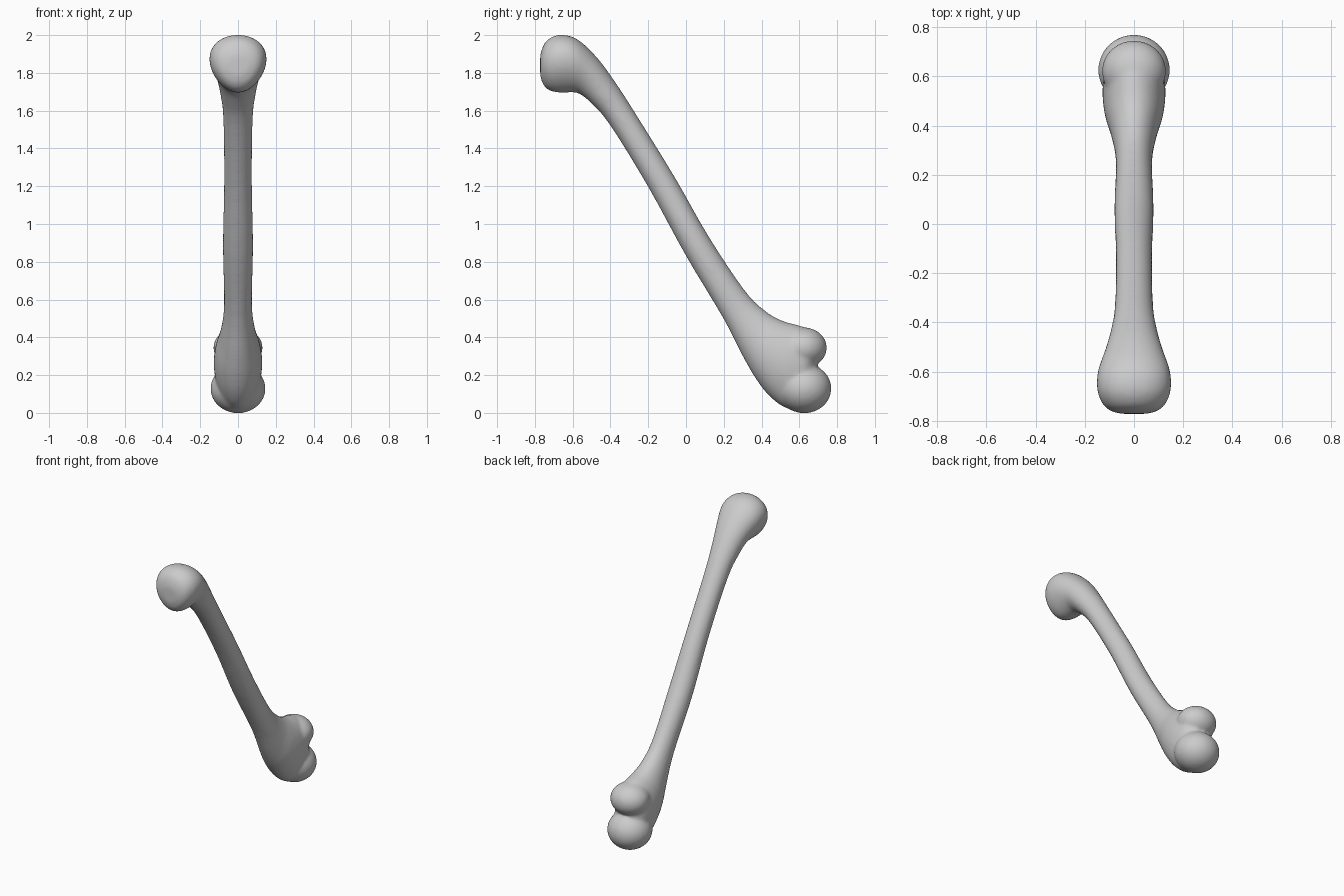
import bpy, bmesh, math
from mathutils import Matrix, Vector

if "Cube" in bpy.data.objects:
    bpy.data.objects.remove(bpy.data.objects["Cube"])

# Bone stations: underside (y, z), upper side (y, z), half width, egg factor (wider above)
STATIONS = [
    (-.772, 1.79, -.772, 1.89, .05, .1),
    (-.76, 1.745, -.76, 1.935, .095, .12),
    (-.73, 1.71, -.73, 1.978, .128, .15),
    (-.68, 1.696, -.665, 2.002, .148, .18),
    (-.625, 1.696, -.575, 1.978, .144, .18),
    (-.57, 1.692, -.47, 1.88, .117, .1),
    (-.50, 1.638, -.37, 1.745, .094, 0),
    (-.40, 1.52, -.27, 1.59, .078, 0),
    (-.20, 1.195, -.06, 1.25, .074, 0),
    (.00, .83, .12, .935, .080, 0),
    (.20, .495, .31, .65, .074, 0),
    (.30, .30, .42, .54, .092, 0),
    (.37, .18, .51, .488, .117, 0),
    (.44, .09, .60, .463, .128, 0),
    (.52, .03, .655, .44, .124, 0),
    (.60, .02, .675, .42, .108, 0),
    (.68, .10, .69, .36, .06, 0),
]
SIDES, STEPS = 40, 4


def spline(a, b, c, d, t):
    return [.5 * (2*q + (r-p)*t + (2*p-5*q+4*r-s)*t*t + (3*q-p-3*r+s)*t**3)
            for p, q, r, s in zip(a, b, c, d)]


def section(bm, s):
    low, high = Vector((0, s[0], s[1])), Vector((0, s[2], s[3]))
    mid, half = (low + high) / 2, (high - low) / 2
    ring = []
    for i in range(SIDES):
        a = math.tau * i / SIDES
        p = mid + half * math.sin(a)
        p.x = s[4] * math.cos(a) * (1 + s[5] * math.sin(a))
        ring.append(bm.verts.new(p))
    return ring


def ellipsoid(bm, centre, radii):
    m = Matrix.Translation(centre) @ Matrix.Diagonal((*radii, 1))
    bmesh.ops.create_uvsphere(bm, u_segments=40, v_segments=24, radius=1, matrix=m)


bm = bmesh.new()

# Shaft and rounded head as one loft
rows = []
n = len(STATIONS)
for k in range(n - 1):
    pts = [STATIONS[min(max(k + j, 0), n - 1)] for j in (-1, 0, 1, 2)]
    rows += [section(bm, spline(*pts, t / STEPS)) for t in range(STEPS)]
rows.append(section(bm, STATIONS[-1]))
for r0, r1 in zip(rows, rows[1:]):
    for i in range(SIDES):
        j = (i + 1) % SIDES
        bm.faces.new((r0[i], r0[j], r1[j], r1[i]))
bm.faces.new(rows[0])
bm.faces.new(rows[-1])
bmesh.ops.recalc_face_normals(bm, faces=bm.faces)

# Two knuckles at the lower end
ellipsoid(bm, (0, .622, .345), (.131, .124, .108))
ellipsoid(bm, (0, .626, .129), (.146, .144, .131))

mesh = bpy.data.meshes.new("bone")
bm.to_mesh(mesh)
bm.free()
bone = bpy.data.objects.new("bone", mesh)
bpy.context.collection.objects.link(bone)

# Fuse and soften into one smooth surface
fuse = bone.modifiers.new("fuse", 'REMESH')
fuse.mode = 'VOXEL'
fuse.voxel_size = .011
fuse.use_smooth_shade = True
soft = bone.modifiers.new("soften", 'SMOOTH')
soft.factor = .5
soft.iterations = 10
